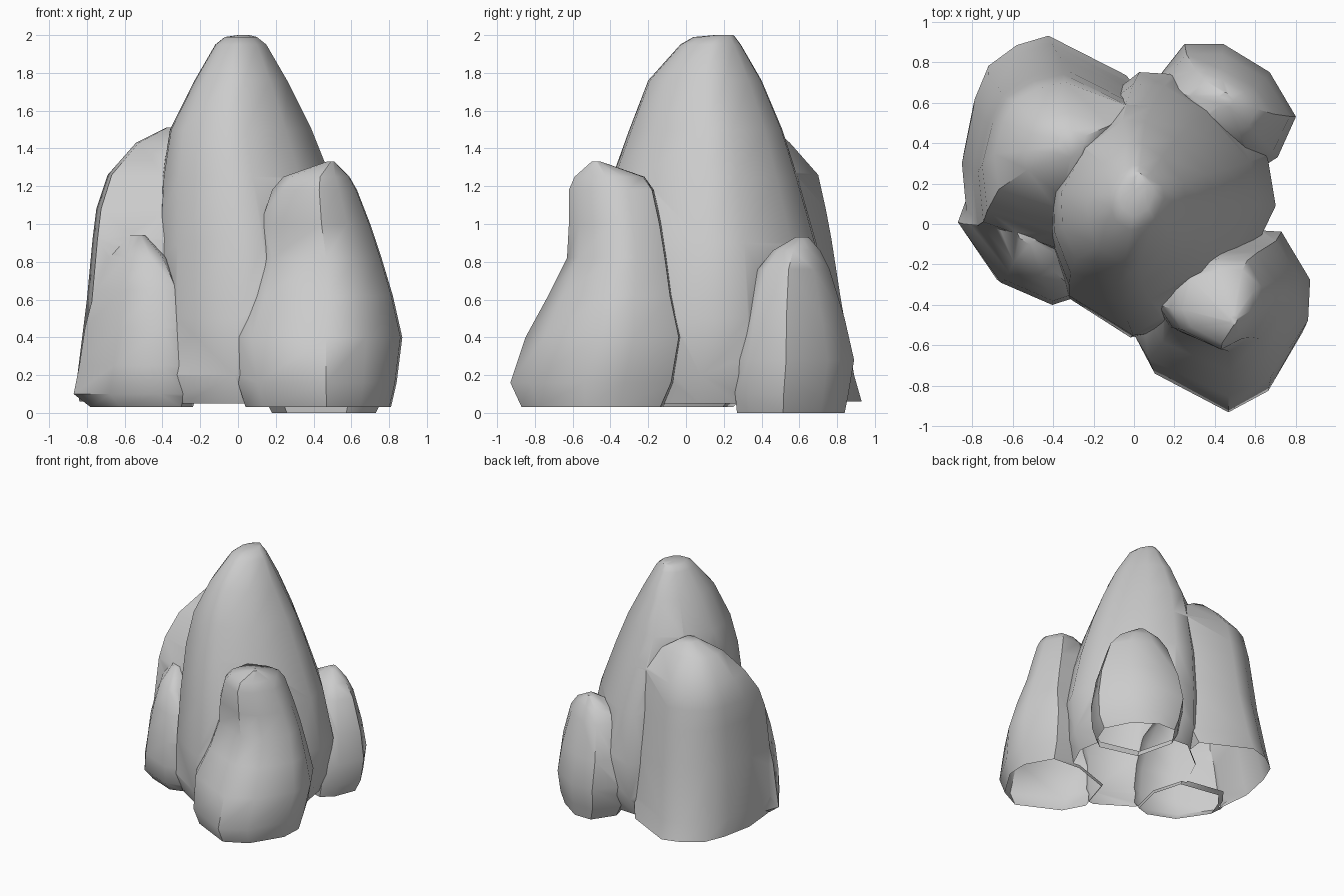
import bpy, bmesh, math


def rock(name, outline, levels):
    """Loft a footprint outline through levels of (z, xmin, xmax, ymin, ymax)."""
    xs, ys = zip(*outline)
    x0, y0 = min(xs), min(ys)
    w, d = max(xs) - x0, max(ys) - y0
    bm = bmesh.new()
    rings = [[bm.verts.new((a + (x - x0) / w * (b - a), c + (y - y0) / d * (e - c), z))
              for x, y in outline] for z, a, b, c, e in levels]
    n = len(outline)
    for lo, hi in zip(rings, rings[1:]):
        for i in range(n):
            j = (i + 1) % n
            bm.faces.new((lo[i], lo[j], hi[j], hi[i]))
    bm.faces.new(rings[0])
    bm.faces.new(rings[-1])
    bmesh.ops.recalc_face_normals(bm, faces=bm.faces)
    me = bpy.data.meshes.new(name)
    bm.to_mesh(me)
    bm.free()
    ob = bpy.data.objects.new(name, me)
    bpy.context.collection.objects.link(ob)
    return ob


# Tall central rock
main = rock("rock_cluster",
     [(-.42, -.1), (-.32, -.37), (.0, -.57), (.18, -.55), (.5, -.36), (.71, .08),
      (.67, .32), (.43, .6), (.2, .74), (.03, .75), (-.25, .53), (-.43, .17)],
     [(.05, -.38, .6, -.5, .66), (.2, -.43, .66, -.56, .73), (.5, -.43, .7, -.55, .75),
      (.9, -.42, .61, -.48, .69), (1.25, -.4, .49, -.39, .59), (1.5, -.36, .39, -.3, .51),
      (1.76, -.23, .26, -.2, .4), (1.95, -.12, .15, -.03, .29), (1.99, -.07, .1, .04, .26),
      (2.0, .0, .06, .15, .25)])

# Front right rock, leaning back towards its top
front_right = rock("front_right_rock",
     [(-.03, -.52), (.08, -.73), (.47, -.93), (.68, -.82), (.86, -.52), (.87, -.3),
      (.73, -.04), (.45, -.02), (.08, -.15)],
     [(.03, .04, .81, -.87, -.12), (.16, .0, .84, -.93, -.06), (.4, -.04, .87, -.85, -.02),
      (.62, .05, .82, -.73, -.07), (.82, .1, .76, -.63, -.1), (1.0, .12, .7, -.62, -.13),
      (1.18, .18, .63, -.62, -.17), (1.25, .24, .59, -.59, -.22), (1.33, .47, .51, -.5, -.45)])

# Broad back left rock
back_left = rock("back_left_rock",
     [(-.87, .32), (-.84, .01), (-.42, -.15), (-.1, -.05), (.0, .35), (.05, .73),
      (-.39, .94), (-.57, .89), (-.73, .78), (-.81, .6)],
     [(.06, -.84, -.04, -.08, .93), (.2, -.85, .0, -.15, .89), (.6, -.8, .04, -.15, .82),
      (.92, -.77, .03, -.12, .77), (1.08, -.75, .02, -.05, .74), (1.26, -.69, -.02, .08, .7),
      (1.43, -.54, -.12, .22, .55), (1.51, -.38, -.24, .33, .46)])

# Small front left rock
front_left = rock("front_left_rock",
     [(-.84, .0), (-.66, -.29), (-.41, -.4), (-.29, -.36), (-.22, -.05), (-.3, .25),
      (-.68, .32), (-.78, .18)],
     [(.03, -.78, -.24, -.33, .25), (.1, -.87, -.21, -.38, .32), (.25, -.84, -.21, -.4, .32),
      (.45, -.81, -.22, -.38, .3), (.65, -.76, -.27, -.33, .27), (.82, -.69, -.36, -.26, .2),
      (.94, -.6, -.48, -.1, .1)])

# Small back right rock
back_right = rock("back_right_rock",
     [(.1, .7), (.25, .89), (.44, .89), (.67, .75), (.8, .53), (.71, .33), (.6, .26), (.2, .35)],
     [(.0, .18, .73, .27, .84), (.1, .13, .78, .26, .86), (.28, .1, .8, .26, .89),
      (.5, .12, .77, .3, .84), (.76, .2, .69, .38, .76), (.86, .28, .61, .46, .71),
      (.93, .42, .49, .58, .65)])

# Merge the rocks into one shell
others = [front_right, back_left, front_left, back_right]
bpy.context.view_layer.objects.active = main
for o in others:
    mod = main.modifiers.new("join", 'BOOLEAN')
    mod.operation, mod.solver, mod.object = 'UNION', 'EXACT', o
    bpy.ops.object.modifier_apply(modifier=mod.name)
for o in others:
    bpy.data.objects.remove(o)

# Open the underside
bm = bmesh.new()
bm.from_mesh(main.data)
under = [f for f in bm.faces if f.normal.z < -.98 and f.calc_center_median().z < .08]
bmesh.ops.delete(bm, geom=under, context='FACES')
bm.to_mesh(main.data)
bm.free()
main.select_set(True)
bpy.ops.object.shade_smooth_by_angle(angle=math.radians(45))
